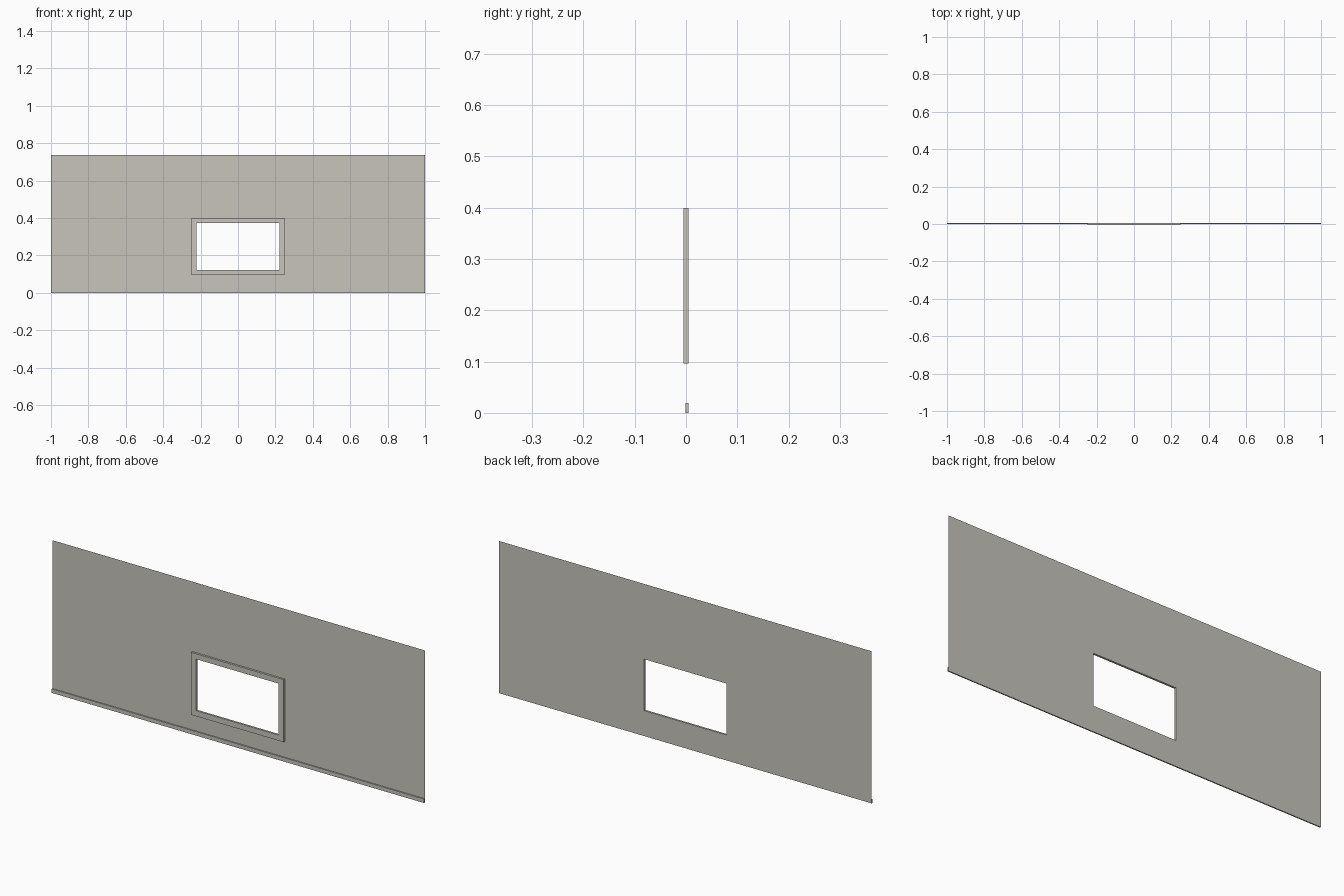
import bpy, bmesh

if "Cube" in bpy.data.objects:
    bpy.data.objects.remove(bpy.data.objects["Cube"])

def material(name, rgb):
    m = bpy.data.materials.new(name)
    m.diffuse_color = (*rgb, 1)
    m.use_nodes = True
    m.node_tree.nodes["Principled BSDF"].inputs["Base Color"].default_value = m.diffuse_color
    return m

GREY = material("warm grey", (0.58, 0.56, 0.51))

def finish(name, bm):
    me = bpy.data.meshes.new(name)
    bm.to_mesh(me)
    bm.free()
    ob = bpy.data.objects.new(name, me)
    me.materials.append(GREY)
    bpy.context.collection.objects.link(ob)
    return ob

def ring(name, outer, inner, front, depth=0.0):
    """Flat rectangular ring facing -y; depth pushes it back into a solid frame."""
    bm = bmesh.new()
    def corners(r):
        x0, x1, z0, z1 = r
        return [bm.verts.new((x, front, z)) for x, z in
                ((x0, z0), (x1, z0), (x1, z1), (x0, z1))]
    o, i = corners(outer), corners(inner)
    for a in range(4):
        b = (a + 1) % 4
        bm.faces.new((o[a], o[b], i[b], i[a]))
    if depth:
        ext = bmesh.ops.extrude_face_region(bm, geom=bm.faces[:], use_keep_orig=True)
        moved = [g for g in ext["geom"] if isinstance(g, bmesh.types.BMVert)]
        bmesh.ops.translate(bm, verts=moved, vec=(0, depth, 0))
        bmesh.ops.recalc_face_normals(bm, faces=bm.faces[:])
    return finish(name, bm)

BACK = 0.005
opening = (-0.221, 0.221, 0.123, 0.373)

# Thin wall sheet with the window opening
ring("wall", (-1, 1, 0, 0.738), opening, BACK)

# Raised window frame around the opening
ring("window_frame", (-0.249, 0.249, 0.096, 0.399), opening, -0.005, 0.0098)

# Baseboard strip along the floor
bm = bmesh.new()
bmesh.ops.create_cube(bm, size=1)
y0, y1, h = -0.001, BACK - 0.0002, 0.019
bmesh.ops.scale(bm, verts=bm.verts[:], vec=(2, y1 - y0, h))
bmesh.ops.translate(bm, verts=bm.verts[:], vec=(0, (y0 + y1) / 2, h / 2))
finish("baseboard", bm)
